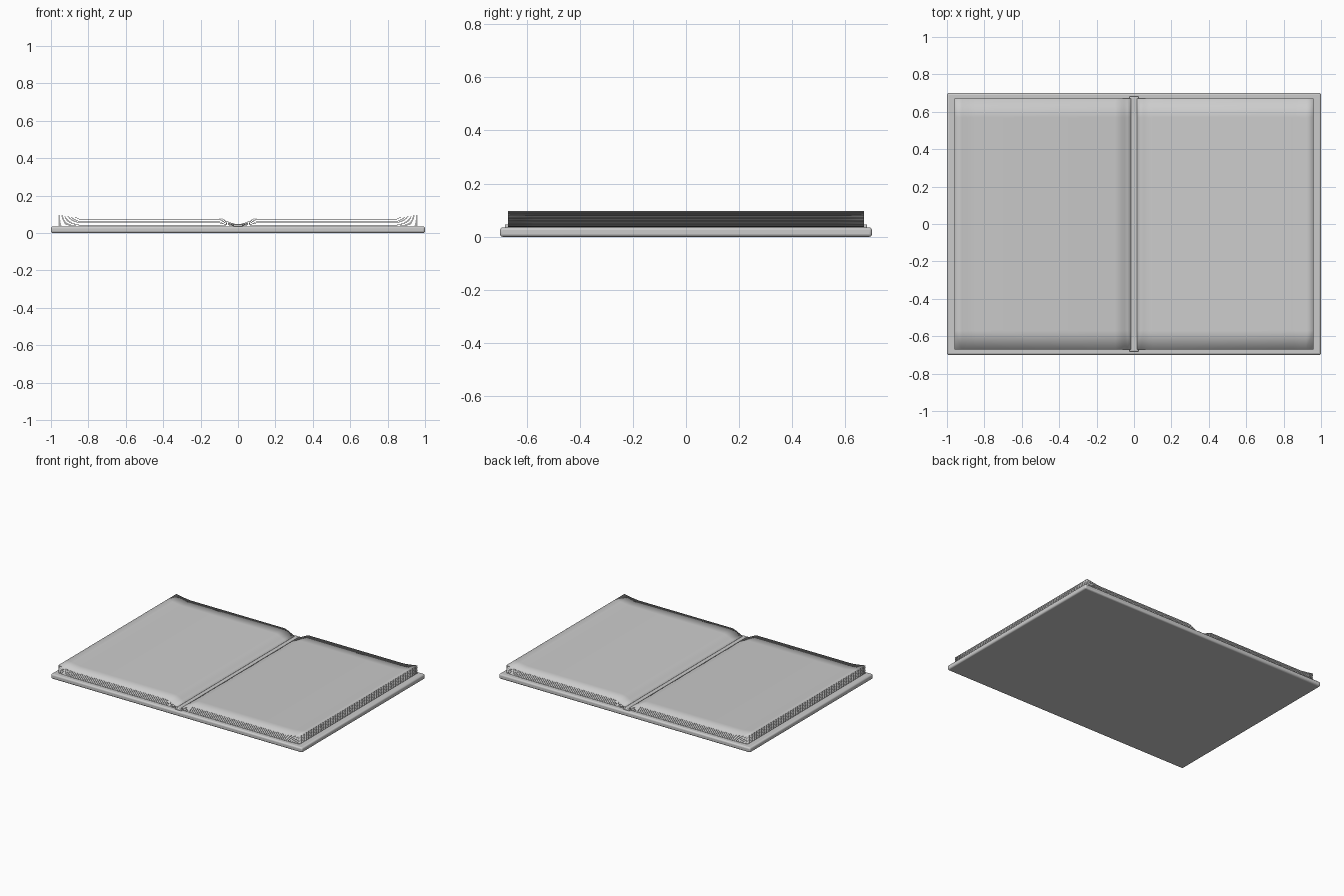
import bpy, bmesh

if "Cube" in bpy.data.objects:
    bpy.data.objects.remove(bpy.data.objects["Cube"])

SHEETS = 11
THICK = 0.0012


def make_object(name, bm):
    bmesh.ops.recalc_face_normals(bm, faces=bm.faces)
    mesh = bpy.data.meshes.new(name)
    bm.to_mesh(mesh)
    bm.free()
    obj = bpy.data.objects.new(name, mesh)
    bpy.context.collection.objects.link(obj)
    return obj


def box(name, lo, hi, bevel, segments=3):
    bm = bmesh.new()
    bmesh.ops.create_cube(bm, size=1)
    for v in bm.verts:
        v.co = [lo[i] + (v.co[i] + 0.5) * (hi[i] - lo[i]) for i in range(3)]
    obj = make_object(name, bm)
    mod = obj.modifiers.new("rounded_edges", "BEVEL")
    mod.width = bevel
    mod.segments = segments
    for p in obj.data.polygons:
        p.use_smooth = True
    obj.data.set_sharp_from_angle(angle=0.6)
    return obj


# Cover: one board with rounded rim
box("cover", (-1, -0.7, 0), (1, 0.7, 0.035), 0.01)

# Spine binding strip running through the gutter
box("spine", (-0.025, -0.682, 0.002), (0.025, 0.682, 0.047), 0.005, 2)

# Profiles (x, z) of the lowest and highest sheet, from gutter to outer edge
XS = [0.015, 0.035, 0.05, 0.065, 0.08, 0.1, 0.85, 0.885, 0.92, 0.96]
LOW = [0.037, 0.037, 0.037, 0.037, 0.037, 0.037, 0.037, 0.038, 0.039, 0.041]
TOP = [0.047, 0.052, 0.06, 0.068, 0.074, 0.079, 0.079, 0.083, 0.088, 0.095]
YS = [-0.67, -0.57, -0.3, 0, 0.3, 0.57, 0.67]


def page_block(name, side):
    """Stack of thin sheets fanning from the low to the top profile."""
    bm = bmesh.new()
    for s in range(SHEETS):
        t = s / (SHEETS - 1)
        layers = []
        for dz in (0, THICK):
            layers.append([[bm.verts.new((side * x, y, a + (b - a) * t + dz))
                            for x, a, b in zip(XS, LOW, TOP)] for y in YS])
        lower, upper = layers
        ny, nx = len(YS), len(XS)
        for grid in layers:
            for j in range(ny - 1):
                for i in range(nx - 1):
                    bm.faces.new((grid[j][i], grid[j][i + 1],
                                  grid[j + 1][i + 1], grid[j + 1][i]))
        # Thin rim closing each sheet
        rim = ([(0, i) for i in range(nx)] + [(j, nx - 1) for j in range(1, ny)]
               + [(ny - 1, i) for i in range(nx - 2, -1, -1)]
               + [(j, 0) for j in range(ny - 2, 0, -1)])
        for (j, i), (q, p) in zip(rim, rim[1:] + rim[:1]):
            bm.faces.new((lower[j][i], lower[q][p], upper[q][p], upper[j][i]))
    obj = make_object(name, bm)
    for p in obj.data.polygons:
        p.use_smooth = True
    return obj


# Left and right page stacks
page_block("pages_right", 1)
page_block("pages_left", -1)
